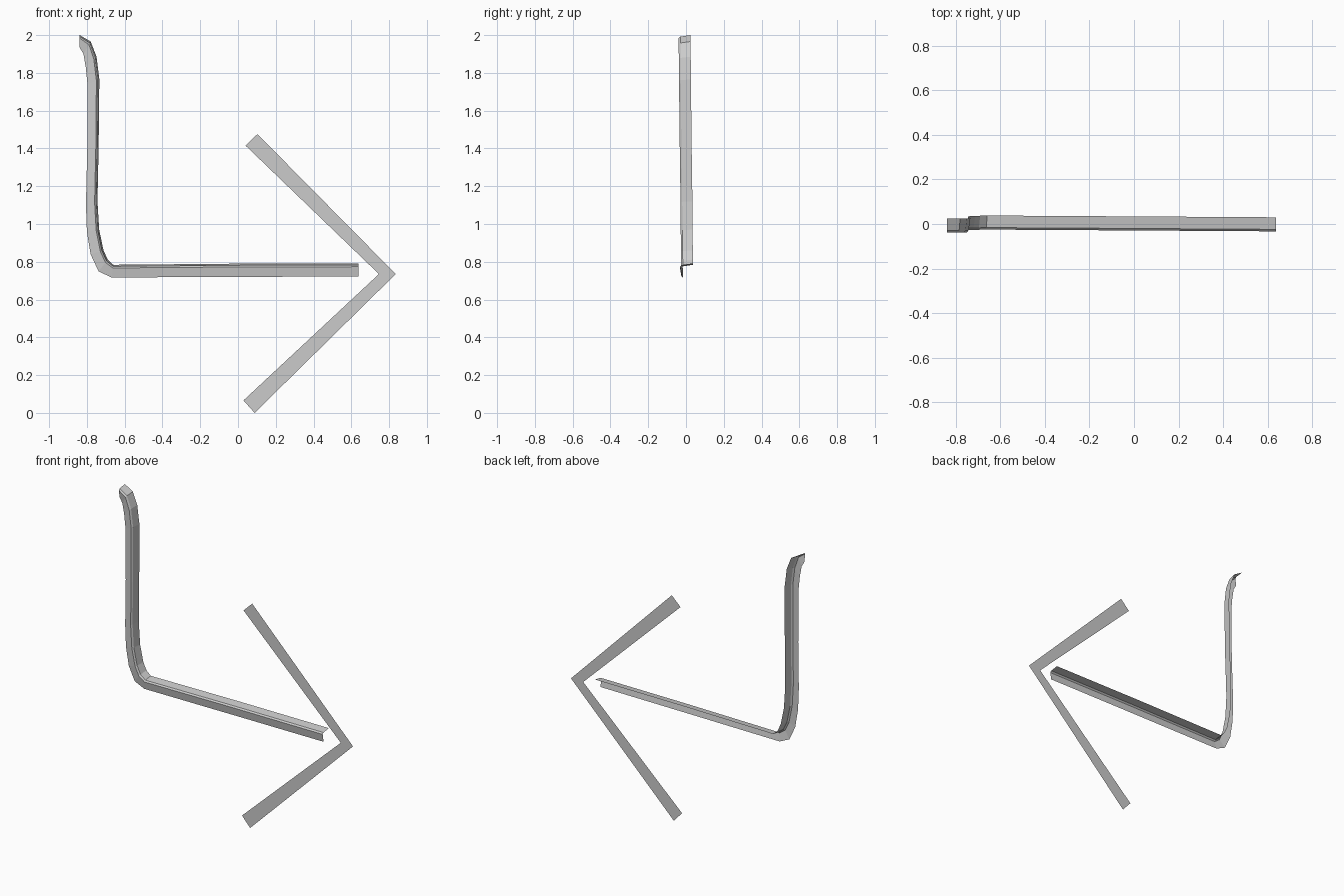
import bpy


def make_sheet(name, verts, faces):
    mesh = bpy.data.meshes.new(name)
    mesh.from_pydata(verts, [], faces)
    mesh.update()
    obj = bpy.data.objects.new(name, mesh)
    bpy.context.collection.objects.link(obj)
    return obj


# Bent shaft: an open angle profile skinned between an outer and an inner rail
# each station: outer x, outer z, inner x, inner z, sideways drift in y
stations = [
    (-0.838, 1.934, -0.838, 2.000, -0.010),
    (-0.818, 1.900, -0.780, 1.966, -0.010),
    (-0.806, 1.830, -0.749, 1.886, -0.009),
    (-0.797, 1.740, -0.734, 1.765, -0.008),
    (-0.798, 1.400, -0.738, 1.400, -0.004),
    (-0.805, 1.100, -0.744, 1.120, 0.000),
    (-0.800, 0.960, -0.735, 0.970, 0.001),
    (-0.780, 0.839, -0.712, 0.860, 0.002),
    (-0.738, 0.749, -0.690, 0.812, 0.003),
    (-0.669, 0.717, -0.660, 0.784, 0.004),
    (0.000, 0.720, 0.000, 0.790, 0.000),
    (0.638, 0.722, 0.638, 0.791, -0.004),
]
# profile: fraction from outer to inner rail, y
profile = [(0.0, -0.020), (0.75, -0.029), (0.88, -0.020), (1.0, 0.034)]

verts = [(ox + (ix - ox) * t, y + drift, oz + (iz - oz) * t)
         for ox, oz, ix, iz, drift in stations for t, y in profile]
n = len(profile)
faces = [(i * n + j, (i + 1) * n + j, (i + 1) * n + j + 1, i * n + j + 1)
         for i in range(len(stations) - 1) for j in range(n - 1)]
make_sheet("bent_shaft", verts, faces)

# Arrowhead: flat chevron made of two arms meeting at the tip
outline = [(0.103, 1.476), (0.040, 1.415), (0.746, 0.735),
           (0.029, 0.066), (0.088, 0.000), (0.835, 0.735)]
make_sheet("arrowhead", [(x, 0.0, z) for x, z in outline],
           [(0, 1, 2, 5), (2, 3, 4, 5)])
